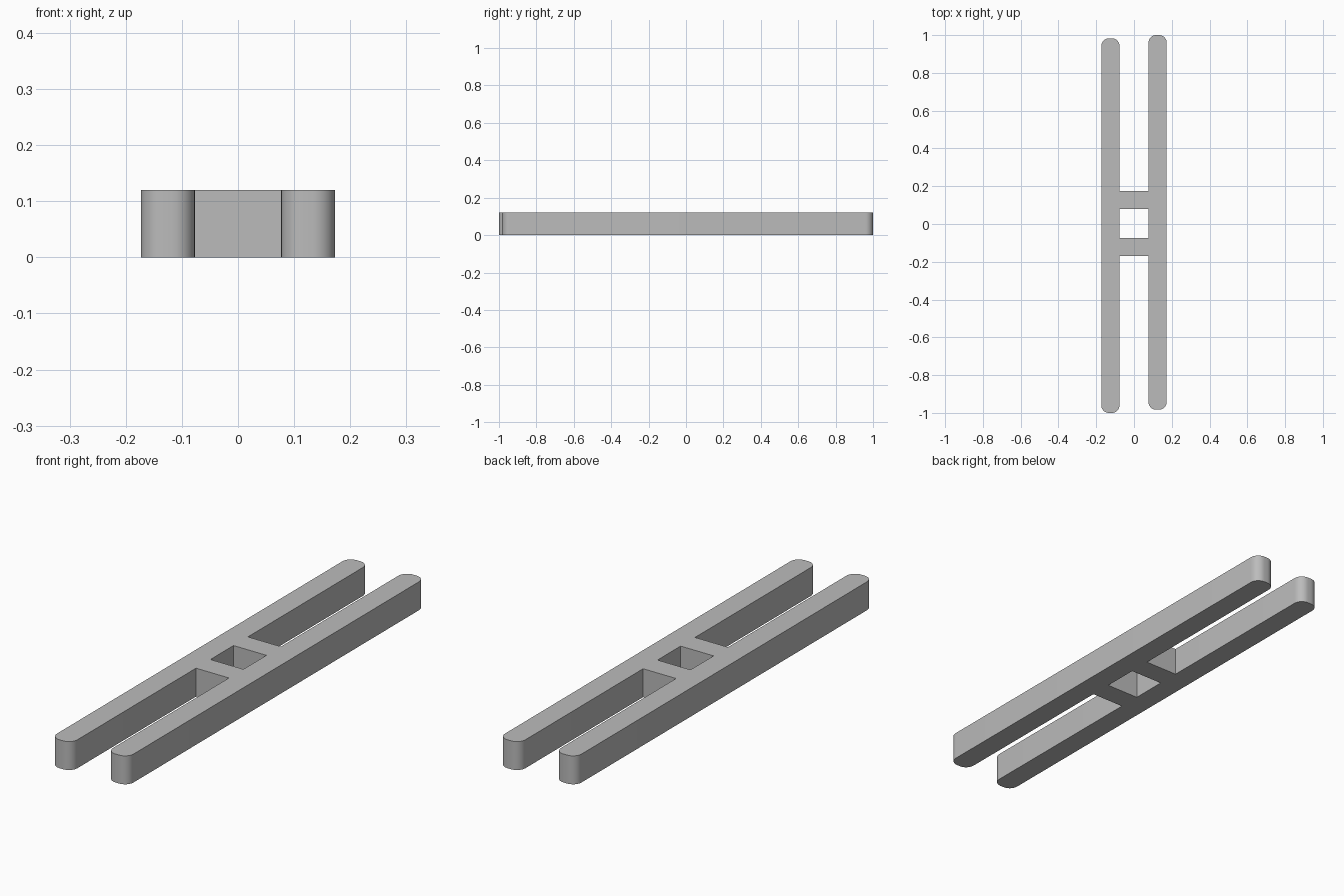
import bpy
import bmesh
from math import cos, sin, pi, radians

cube = bpy.data.objects.get("Cube")
if cube:
    bpy.data.objects.remove(cube)

INNER, OUTER = 0.077, 0.173     # rail sides, measured from the centre line
HEIGHT = 0.12
RADIUS = 0.04                   # rounding of the rail ends
BAR_SHIFT = 0.003               # crossbars sit slightly behind centre
STEPS = 10

grey = bpy.data.materials.new("plain_grey")
grey.use_nodes = True
colour = (0.5, 0.5, 0.5, 1)
grey.diffuse_color = colour
grey.node_tree.nodes["Principled BSDF"].inputs["Base Color"].default_value = colour


def corner(cx, cy, start):
    """Quarter circle, counter-clockwise from the start angle."""
    angles = [start + pi / 2 * i / STEPS for i in range(STEPS + 1)]
    return [(cx + RADIUS * cos(a), cy + RADIUS * sin(a)) for a in angles]


def rail_side(short_end, long_end, bar_low, bar_high):
    """Outline of one rail, from its near crossbar corner round to the far one."""
    x0, x1 = INNER + RADIUS, OUTER - RADIUS
    y0, y1 = short_end + RADIUS, long_end - RADIUS
    return ([(INNER, bar_low)]
            + corner(x0, y0, pi) + corner(x1, y0, 1.5 * pi)
            + corner(x1, y1, 0) + corner(x0, y1, pi / 2)
            + [(INNER, bar_high)])


def add_loop(bm, points):
    verts = [bm.verts.new((x, y, 0)) for x, y in points]
    for a, b in zip(verts, verts[1:] + verts[:1]):
        bm.edges.new((a, b))


# Outline of two staggered rails joined by two crossbars
left = rail_side(-0.983, 1.0, BAR_SHIFT - OUTER, BAR_SHIFT + OUTER)
right = [(-x, -y) for x, y in
         rail_side(-0.983, 1.0, -BAR_SHIFT - OUTER, -BAR_SHIFT + OUTER)]
# Square window between the crossbars
window = [(sx * INNER, sy * INNER + BAR_SHIFT)
          for sx, sy in ((-1, -1), (1, -1), (1, 1), (-1, 1))]

bm = bmesh.new()
add_loop(bm, left + right)
add_loop(bm, window)
bmesh.ops.triangle_fill(bm, edges=bm.edges[:], use_beauty=True)

# Raise the flat outline into a solid
raised = bmesh.ops.extrude_face_region(bm, geom=bm.faces[:], use_keep_orig=True)
top = [g for g in raised["geom"] if isinstance(g, bmesh.types.BMVert)]
bmesh.ops.translate(bm, verts=top, vec=(0, 0, HEIGHT))
bmesh.ops.recalc_face_normals(bm, faces=bm.faces[:])

mesh = bpy.data.meshes.new("double_rail_frame")
bm.to_mesh(mesh)
bm.free()
mesh.materials.append(grey)
frame = bpy.data.objects.new("double_rail_frame", mesh)
bpy.context.collection.objects.link(frame)

bpy.context.view_layer.objects.active = frame
frame.select_set(True)
bpy.ops.object.shade_smooth_by_angle(angle=radians(30))
